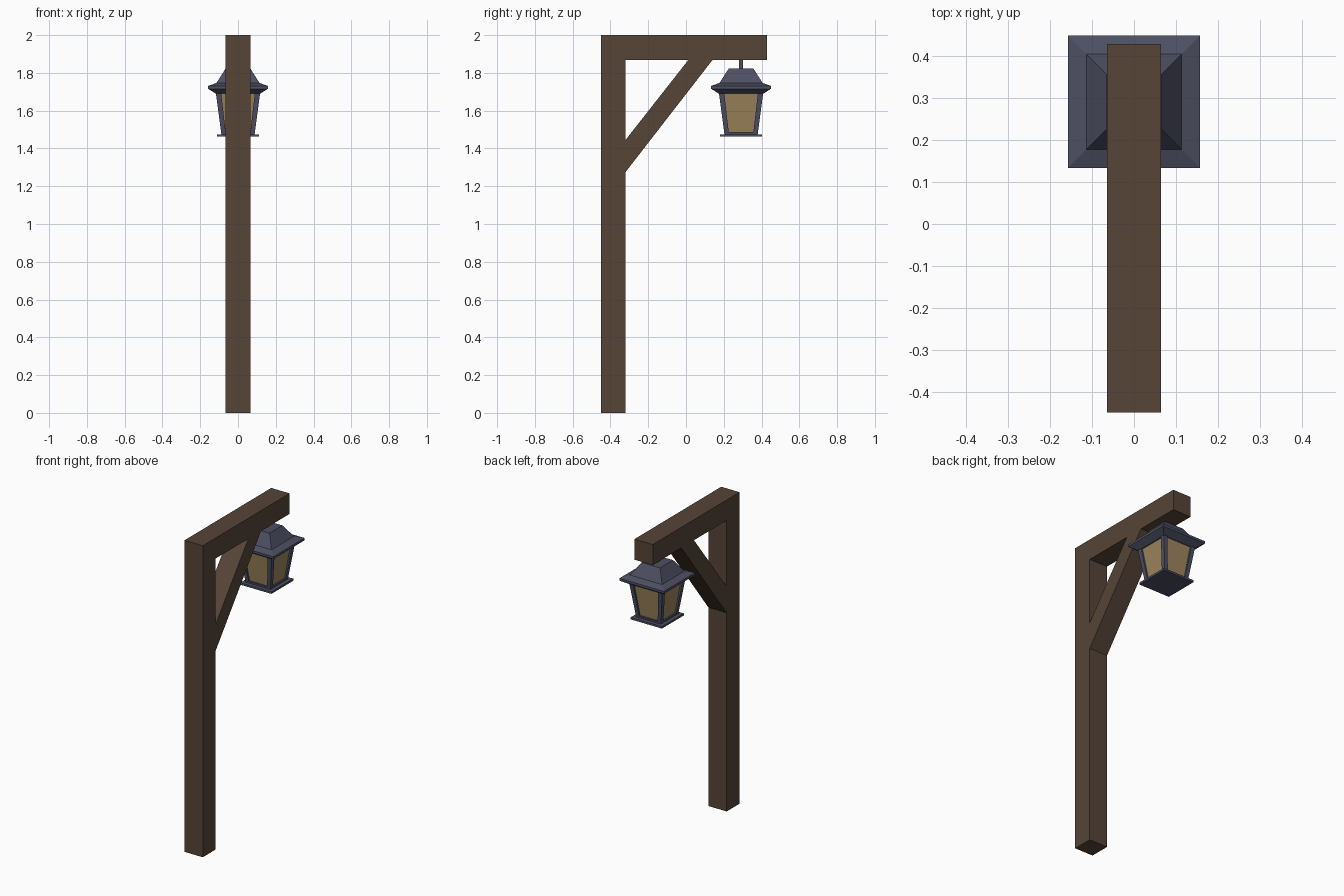
import bpy, bmesh

if "Cube" in bpy.data.objects:
    bpy.data.objects.remove(bpy.data.objects["Cube"])

def material(name, rgb):
    m = bpy.data.materials.new(name)
    m.diffuse_color = (*rgb, 1)
    m.use_nodes = True
    m.node_tree.nodes["Principled BSDF"].inputs["Base Color"].default_value = m.diffuse_color
    return m

WOOD = material("wood", (0.095, 0.058, 0.04))
IRON = material("iron", (0.075, 0.08, 0.125))
GLASS = material("amber_glass", (0.34, 0.235, 0.11))
LY = 0.2915  # lantern centre in y

def finish(name, bm, mat):
    bmesh.ops.recalc_face_normals(bm, faces=bm.faces)
    me = bpy.data.meshes.new(name)
    bm.to_mesh(me)
    bm.free()
    me.materials.append(mat)
    ob = bpy.data.objects.new(name, me)
    bpy.context.collection.objects.link(ob)
    return ob

def timber(name, profile, half=0.065):
    """Extrude a (y, z) outline across x."""
    bm = bmesh.new()
    face = bm.faces.new([bm.verts.new((-half, y, z)) for y, z in profile])
    ext = bmesh.ops.extrude_face_region(bm, geom=[face])["geom"]
    bmesh.ops.translate(bm, vec=(2 * half, 0, 0),
                        verts=[v for v in ext if isinstance(v, bmesh.types.BMVert)])
    return finish(name, bm, WOOD)

def loft(name, rings, mat):
    """Stack rectangles (x0, x1, y0, y1, z), relative to the lantern axis."""
    bm = bmesh.new()
    loops = [[bm.verts.new((x, y + LY, z)) for x, y in
              ((x0, y0), (x1, y0), (x1, y1), (x0, y1))] for x0, x1, y0, y1, z in rings]
    bm.faces.new(loops[0])
    bm.faces.new(loops[-1])
    for a, b in zip(loops, loops[1:]):
        for i in range(4):
            j = (i + 1) % 4
            bm.faces.new((a[i], a[j], b[j], b[i]))
    return finish(name, bm, mat)

def square_loft(name, steps, mat):
    return loft(name, [(-h, h, -h, h, z) for h, z in steps], mat)

# Wooden gallows frame
timber("post", [(-0.45, 0), (-0.32, 0), (-0.32, 1.868), (-0.45, 1.868)])
timber("beam", [(-0.45, 1.868), (0.43, 1.868), (0.43, 2), (-0.45, 2)])
timber("brace", [(-0.32, 1.275), (0.14, 1.868), (0.012, 1.868), (-0.32, 1.445)])

# Lantern body
square_loft("lantern_base", [(0.111, 1.462), (0.111, 1.475)], IRON)
square_loft("lantern_glass", [(0.078, 1.475), (0.107, 1.70)], GLASS)

# Tapered corner posts
for sx in (-1, 1):
    for sy in (-1, 1):
        rings = []
        for outer, inner, z in ((0.088, 0.064, 1.475), (0.118, 0.09, 1.70)):
            xs = sorted((sx * outer, sx * inner))
            ys = sorted((sy * outer, sy * inner))
            rings.append((*xs, *ys, z))
        loft("lantern_corner_post", rings, IRON)

# Bottom rail, flared roof and hanging rod
square_loft("lantern_bottom_rail", [(0.087, 1.475), (0.089, 1.488)], IRON)
square_loft("lantern_roof", [(0.118, 1.69), (0.158, 1.716), (0.158, 1.731),
                             (0.114, 1.747), (0.066, 1.822)], IRON)
square_loft("hanging_rod", [(0.01, 1.822), (0.01, 1.87)], IRON)
